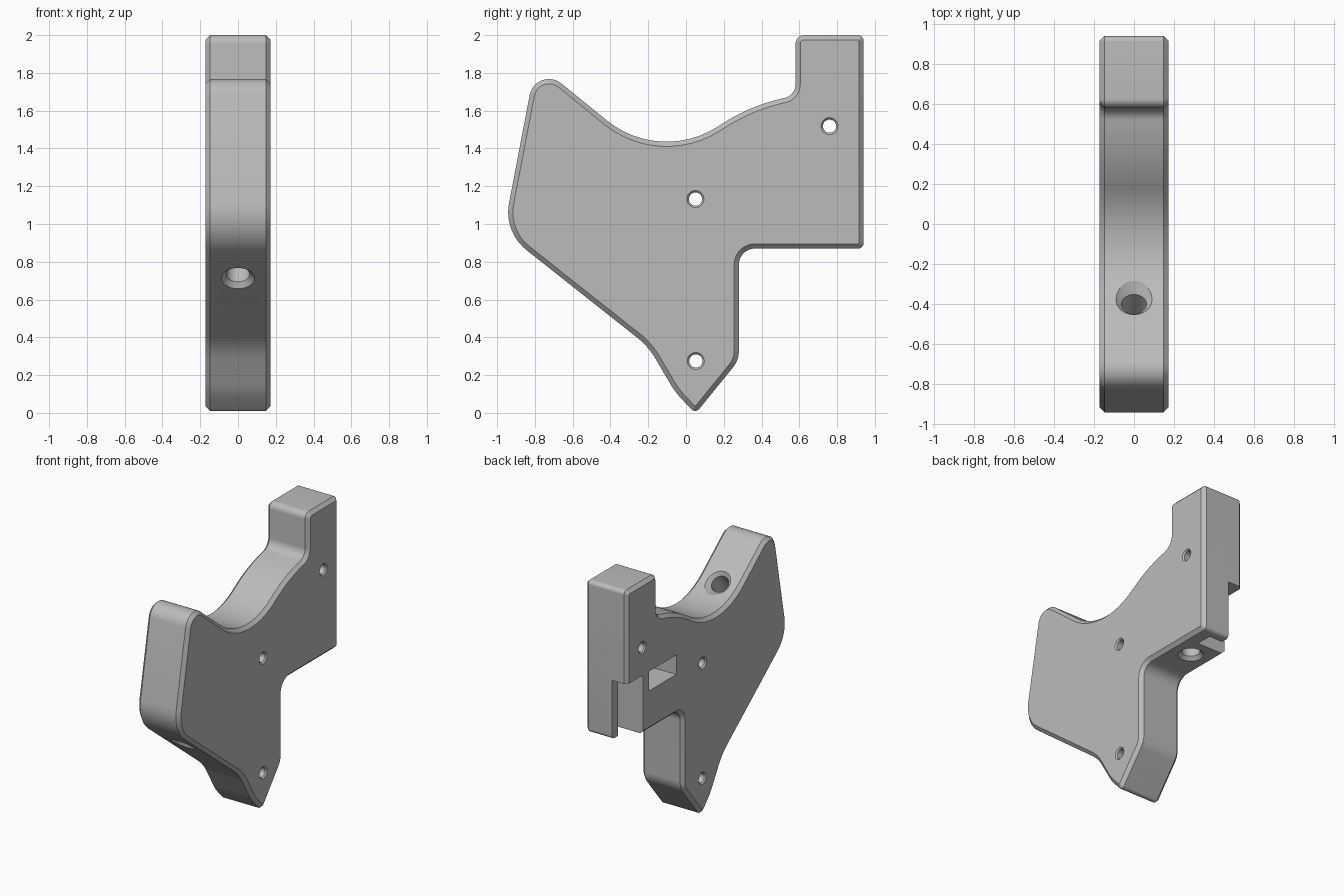
import bpy, bmesh, math
from mathutils import Vector

cube = bpy.data.objects.get("Cube")
if cube:
    bpy.data.objects.remove(cube, do_unlink=True)

HALF, CHAMFER = 0.172, 0.025

grey = bpy.data.materials.new("plain grey")
grey.use_nodes = True
colour = (0.5, 0.5, 0.5, 1)
grey.diffuse_color = colour
grey.node_tree.nodes["Principled BSDF"].inputs["Base Color"].default_value = colour

# Side profile corners, counter-clockwise: y, z, fillet radius
CORNERS = [
    (0.94, 0.87, 0.028), (0.94, 2.0, 0.03), (0.58, 2.0, 0.045),
    (0.58, 1.681, 0.075), (0.335, 1.624, 1.0), (-0.136, 1.318, 0.5),
    (-0.795, 1.854, 0.104), (-0.966, 0.958, 0.256), (-0.2, 0.352, 0.4),
    (-0.058, 0.111, 0.4), (0.05, -0.004, 0.028), (0.28, 0.279, 0.14),
    (0.28, 0.87, 0.085),
]


def outline(inset, steps=12):
    """Filleted profile, moved inward by the inset."""
    result = []
    count = len(CORNERS)
    for i, (y, z, radius) in enumerate(CORNERS):
        here = Vector((y, z))
        d1 = (here - Vector(CORNERS[i - 1][:2])).normalized()
        d2 = (Vector(CORNERS[(i + 1) % count][:2]) - here).normalized()
        n1, n2 = Vector((-d1.y, d1.x)), Vector((-d2.y, d2.x))
        turn = math.atan2(d1.x * d2.y - d1.y * d2.x, d1.dot(d2))
        side = 1 if turn > 0 else -1
        r = max(radius - side * inset, 0.002)
        corner = here + inset * (n1 + n2) / (1 + n1.dot(n2))
        start = corner - d1 * r * math.tan(abs(turn) / 2)
        centre = start + n1 * side * r
        for s in range(steps + 1):
            a = turn * s / steps
            arm = start - centre
            result.append(centre + Vector((arm.x * math.cos(a) - arm.y * math.sin(a),
                                           arm.x * math.sin(a) + arm.y * math.cos(a))))
    return result


def finish(bm, name):
    bmesh.ops.recalc_face_normals(bm, faces=bm.faces)
    mesh = bpy.data.meshes.new(name)
    bm.to_mesh(mesh)
    bm.free()
    mesh.materials.append(grey)
    obj = bpy.data.objects.new(name, mesh)
    bpy.context.collection.objects.link(obj)
    return obj


# Chamfered body plate
bm = bmesh.new()
rings = []
for x, inset in ((-HALF, CHAMFER), (CHAMFER - HALF, 0), (HALF - CHAMFER, 0), (HALF, CHAMFER)):
    rings.append([bm.verts.new((x, p.x, p.y)) for p in outline(inset)])
for low, high in zip(rings, rings[1:]):
    for i in range(len(low)):
        bm.faces.new((low[i - 1], low[i], high[i], high[i - 1]))
bm.faces.new(rings[0])
bm.faces.new(rings[-1])
body = finish(bm, "bracket_body")


def cut(cutter):
    cutter.hide_render = True
    mod = body.modifiers.new("cut", "BOOLEAN")
    mod.operation, mod.solver, mod.object = "DIFFERENCE", "EXACT", cutter
    bpy.context.view_layer.objects.active = body
    bpy.ops.object.modifier_apply(modifier=mod.name)
    bpy.data.objects.remove(cutter, do_unlink=True)


def drill(mouth, axis, radius, rim, depth):
    """Hole with a countersunk mouth, running along the axis into the body."""
    axis, mouth = Vector(axis).normalized(), Vector(mouth)
    turn = axis.to_track_quat("Z", "Y")
    lip = rim - radius
    bm = bmesh.new()
    levels = ((-lip, rim + lip), (lip, radius), (depth, radius))
    loops = []
    for height, r in levels:
        loops.append([bm.verts.new(mouth + turn @ Vector((r * math.cos(a), r * math.sin(a), height)))
                      for a in (math.tau * k / 32 for k in range(32))])
    for low, high in zip(loops, loops[1:]):
        for i in range(len(low)):
            bm.faces.new((low[i - 1], low[i], high[i], high[i - 1]))
    bm.faces.new(loops[0])
    bm.faces.new(loops[-1])
    cut(finish(bm, "drill_cutter"))


def box_cut(low, high):
    low, high = Vector(low), Vector(high)
    bm = bmesh.new()
    bmesh.ops.create_cube(bm, size=1)
    for v in bm.verts:
        v.co = Vector(c * s for c, s in zip(v.co, high - low)) + (low + high) / 2
    cut(finish(bm, "box_cutter"))


# Cross holes, countersunk from both faces
for y, z in ((0.76, 1.518), (0.05, 1.132), (0.052, 0.275)):
    for side in (1, -1):
        drill((side * HALF, y, z), (-side, 0, 0), 0.035, 0.045, HALF + 0.02)

# Blind holes square to the upper slope, lower slope and rear underside
drill((0, -0.385, 1.521), (0, -0.63, -0.776), 0.0625, 0.0875, 0.35)
drill((0, -0.655, 0.713), (0, 0.62, 0.785), 0.0625, 0.0875, 0.35)
drill((0, 0.6, 0.87), (0, 0, 1), 0.0625, 0.0875, 0.5)

# Side pocket, rear notch and the slot behind the rear tongue
box_cut((-0.3, 0.36, 1.165), (0.1, 0.68, 1.31))
box_cut((-0.3, 0.75, 0.7), (-0.05, 1.1, 1.31))
box_cut((-0.3, 0.75, 0.7), (0.06, 0.87, 1.31))

# Smooth curved walls, keep chamfers crisp
bpy.ops.object.select_all(action="DESELECT")
body.select_set(True)
bpy.context.view_layer.objects.active = body
bpy.ops.object.shade_smooth_by_angle(angle=math.radians(30))
